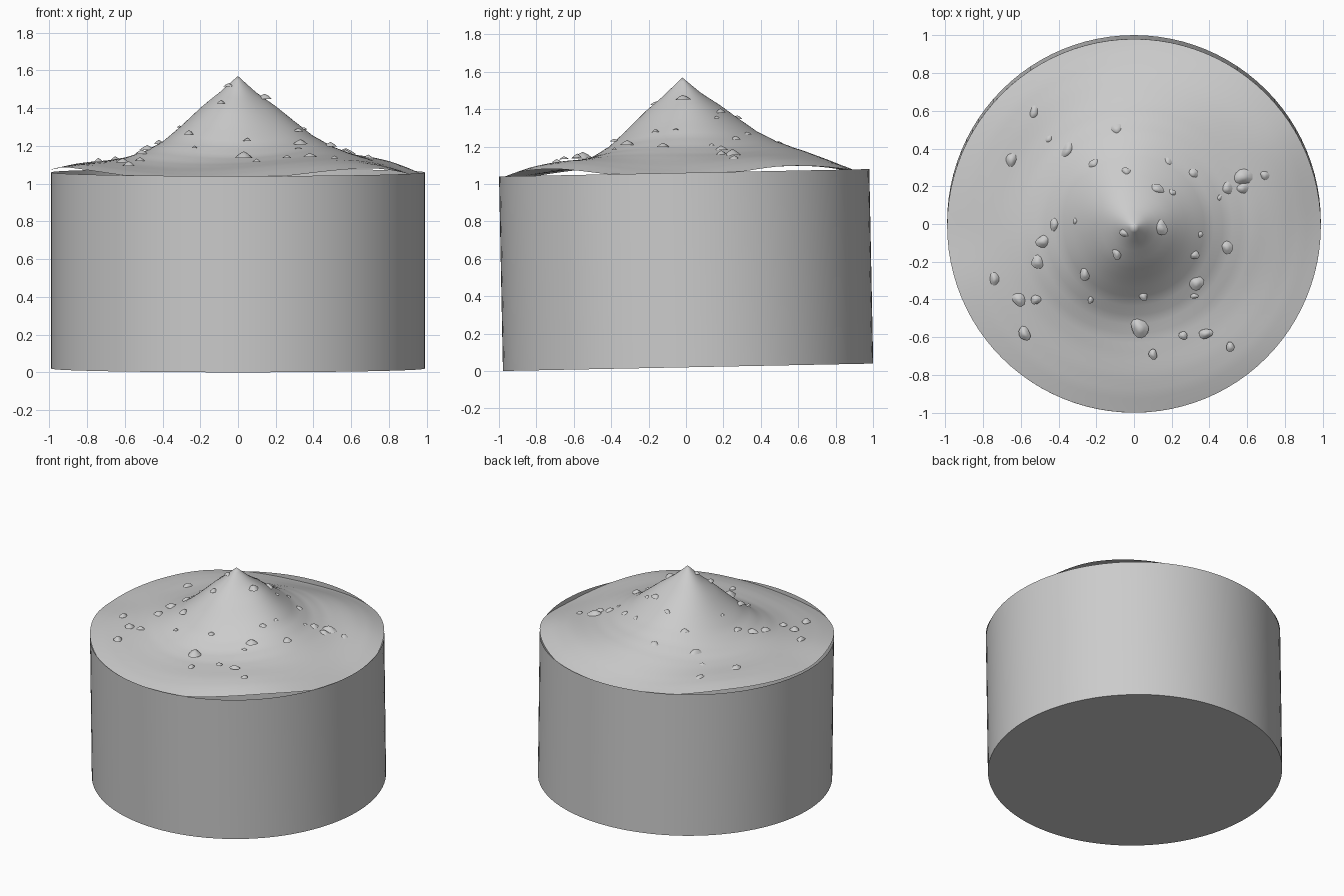
import bpy, bmesh, math, random
from mathutils import Matrix

if "Cube" in bpy.data.objects:
    bpy.data.objects.remove(bpy.data.objects["Cube"])

random.seed(4)
R, H, SEG = 0.99, 1.04, 96
TILT = Matrix.Translation((0, 0.011, 0.02)) @ Matrix.Rotation(0.02, 4, 'X')


def smooth_lerp(table, v):
    for (a, ha), (b, hb) in zip(table, table[1:]):
        if v <= b:
            t = max(0, (v - a) / (b - a))
            t = t * t * (3 - 2 * t)
            return ha + (hb - ha) * t
    return table[-1][1]


def lerp(table, v):
    for (a, ha), (b, hb) in zip(table, table[1:]):
        if v <= b:
            return ha + (hb - ha) * (v - a) / (b - a)
    return table[-1][1]


# Wavy outer edge by angle, and the mound's slope by radius
EDGE = [(-180, 0.015), (-158, 0.035), (-100, -0.03), (-47, 0.035), (-2, -0.035),
        (35, 0.025), (95, -0.035), (143, 0.025), (180, 0.015)]
SLOPE = [(0, .51), (.1, .42), (.2, .345), (.3, .26), (.4, .18), (.5, .125),
         (.6, .09), (.7, .068), (.8, .05), (.9, .028), (1, 0)]


def ground(x, y):
    r, a = math.hypot(x, y), math.atan2(y, x)
    edge = smooth_lerp(EDGE, math.degrees(a)) * smooth_lerp([(.6, 0), (1, 1)], r / R)
    swirl = 0.025 * math.sin(math.pi * min(1, r)) * math.sin(a - 0.5 + 2 * r)
    ripple = 0.012 * math.sin(math.pi * min(1, r)) * math.sin(3 * a + 6 * r)
    return H + lerp(SLOPE, r / R) + edge + swirl + ripple


def finish(bm, name, angle=40):
    bmesh.ops.transform(bm, matrix=TILT, verts=bm.verts)
    me = bpy.data.meshes.new(name)
    bm.to_mesh(me)
    bm.free()
    ob = bpy.data.objects.new(name, me)
    bpy.context.collection.objects.link(ob)
    bpy.ops.object.select_all(action='DESELECT')
    ob.select_set(True)
    bpy.context.view_layer.objects.active = ob
    bpy.ops.object.shade_smooth_by_angle(angle=math.radians(angle))
    return ob


def ring(bm, r, z_at, n=SEG):
    pts = [(r * math.cos(2 * math.pi * i / n), r * math.sin(2 * math.pi * i / n)) for i in range(n)]
    return [bm.verts.new((x, y, z_at(x, y))) for x, y in pts]


def bridge(bm, a, b):
    n = len(a)
    for i in range(n):
        j = (i + 1) % n
        bm.faces.new((a[i], a[j], b[j], b[i]))


# Drum: closed bottom, open top
bm = bmesh.new()
low, high = ring(bm, R, lambda x, y: 0), ring(bm, R, lambda x, y: H)
bridge(bm, low, high)
bm.faces.new(low[::-1])
finish(bm, "drum_wall")

# Mound: thin peaked sheet with a wavy rim
bm = bmesh.new()
RINGS = 40
rings = [ring(bm, R * (k + 1) / RINGS, ground) for k in range(RINGS)]
peak = bm.verts.new((0, 0, ground(0, 0)))
for i in range(SEG):
    bm.faces.new((peak, rings[0][i], rings[0][(i + 1) % SEG]))
for a, b in zip(rings, rings[1:]):
    bridge(bm, b, a)
bmesh.ops.recalc_face_normals(bm, faces=bm.faces)
if peak.normal.z < 0:
    bmesh.ops.reverse_faces(bm, faces=bm.faces)
finish(bm, "mound_surface", 60)

# Pebbles: low, flat-bottomed stones as (x, y, radius)
PEBBLES = [
    (-.53, .6, .045), (-.45, .46, .03), (-.65, .35, .045), (-.35, .4, .045), (-.21, .33, .03),
    (-.09, .51, .037), (-.04, .29, .03), (.12, .2, .038), (.18, .34, .025), (.2, .18, .022),
    (.31, .28, .033), (.49, .2, .038), (.57, .26, .055), (.57, .2, .038), (.69, .27, .033),
    (.14, 0, .042), (-.05, -.03, .028), (-.09, -.14, .03), (-.42, .01, .033), (-.31, .03, .016),
    (-.48, -.08, .042), (-.51, -.19, .036), (-.74, -.28, .034), (-.61, -.39, .036), (-.52, -.39, .03),
    (-.58, -.57, .04), (-.26, -.25, .038), (-.23, -.39, .02), (.05, -.37, .024), (.03, -.54, .055),
    (.1, -.68, .028), (.26, -.58, .024), (.38, -.57, .036), (.51, -.64, .025), (.32, -.15, .027),
    (.33, -.3, .042), (.32, -.37, .02), (.49, -.11, .036), (.35, -.04, .018), (.45, .15, .018)]
bm = bmesh.new()
for px, py, s in PEBBLES:
    z = ground(px, py) - TILT.translation.z * py
    turn, stretch, n = random.uniform(0, 6.3), random.uniform(0.7, 0.95), 12
    w1, w2 = random.uniform(0, 6.3), random.uniform(0, 6.3)
    base, mid = [], []
    for i in range(n):
        t = 2 * math.pi * i / n
        k = s * (1 + .09 * math.sin(2 * t + w1) + .07 * math.sin(3 * t + w2))
        u, v = k * math.cos(t), k * stretch * math.sin(t)
        dx = u * math.cos(turn) - v * math.sin(turn)
        dy = u * math.sin(turn) + v * math.cos(turn)
        base.append(bm.verts.new((px + dx, py + dy, z)))
        mid.append(bm.verts.new((px + dx * .5, py + dy * .5, z + s * .38)))
    top = bm.verts.new((px, py, z + s * .62))
    bridge(bm, base, mid)
    for i in range(n):
        bm.faces.new((mid[i], mid[(i + 1) % n], top))
    bm.faces.new(base[::-1])
finish(bm, "pebbles", 60)
